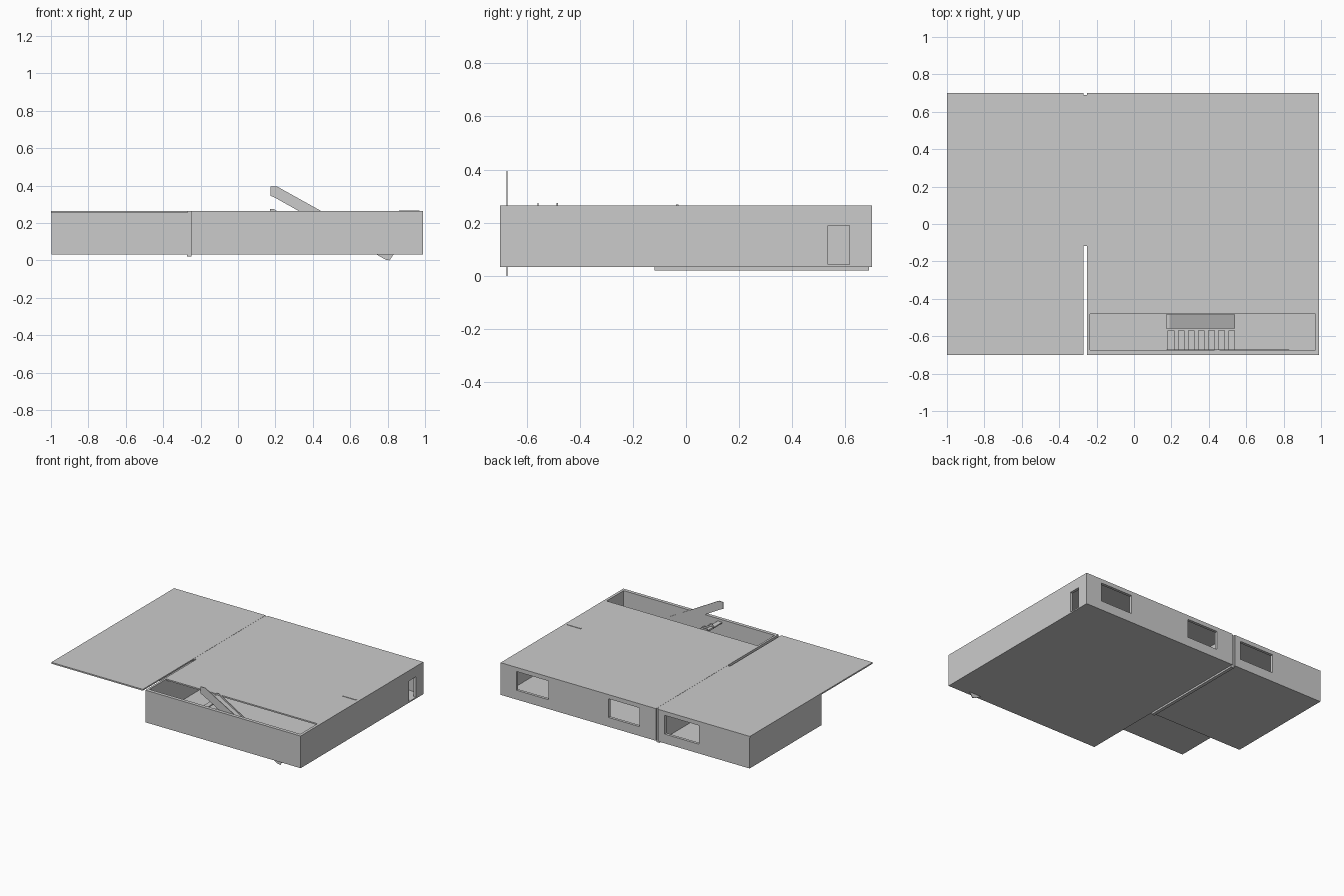
import bpy, bmesh
from mathutils import Vector

if "Cube" in bpy.data.objects:
    bpy.data.objects.remove(bpy.data.objects["Cube"])


def box(name, x, y, z):
    """Axis-aligned box from (min, max) pairs."""
    bm = bmesh.new()
    bmesh.ops.create_cube(bm, size=1)
    for v in bm.verts:
        v.co = Vector([r[0] if c < 0 else r[1] for c, r in zip(v.co, (x, y, z))])
    return finish(name, bm)


def plate(name, pts, y):
    """Outline in x/z extruded between two y values."""
    bm = bmesh.new()
    face = bm.faces.new([bm.verts.new((px, y[0], pz)) for px, pz in pts])
    res = bmesh.ops.extrude_face_region(bm, geom=[face])
    new = [g for g in res["geom"] if isinstance(g, bmesh.types.BMVert)]
    bmesh.ops.translate(bm, verts=new, vec=(0, y[1] - y[0], 0))
    bmesh.ops.recalc_face_normals(bm, faces=bm.faces)
    return finish(name, bm)


def finish(name, bm):
    me = bpy.data.meshes.new(name)
    bm.to_mesh(me)
    bm.free()
    ob = bpy.data.objects.new(name, me)
    bpy.context.collection.objects.link(ob)
    return ob


def cut(ob, *ranges):
    """Subtract boxes from an object, one after another."""
    for r in ranges:
        c = box("cutter", *r)
        c.hide_render = True
        m = ob.modifiers.new("cut", 'BOOLEAN')
        m.operation = 'DIFFERENCE'
        m.solver = 'EXACT'
        m.object = c
        bpy.context.view_layer.objects.active = ob
        bpy.ops.object.modifier_apply(modifier=m.name)
        bpy.data.objects.remove(c, do_unlink=True)


WIN_Z = (0.10, 0.235)
BACK = (0.66, 0.75)

# Main hall: hollow shell, open roof strip, two back windows, side door
hall = box("main_hall", (-0.25, 0.99), (-0.70, 0.70), (0.033, 0.265))
cut(hall,
    ((-0.235, 0.97), (-0.675, 0.68), (0.042, 0.255)),
    ((-0.235, 0.97), (-0.675, -0.48), (0.20, 0.30)),
    ((0.608, 0.864), BACK, WIN_Z),
    ((-0.12, 0.128), BACK, WIN_Z),
    ((0.95, 1.05), (0.535, 0.615), (0.042, 0.19)))

# Side wing: hollow shell with one back window
wing = box("side_wing", (-0.998, -0.27), (-0.12, 0.70), (0.033, 0.255))
cut(wing,
    ((-0.98, -0.285), (-0.10, 0.68), (0.042, 0.30)),
    ((-0.592, -0.32), BACK, WIN_Z))

# Wing roof projecting forward as a canopy
box("wing_roof", (-1.0, -0.27), (-0.70, 0.70), (0.255, 0.265))

# Joint between the two volumes
box("joint_strip", (-0.272, -0.248), (-0.118, 0.69), (0.02, 0.264))

# Interior partition stub just showing above the roof
box("partition", (0.86, 0.97), (-0.038, -0.028), (0.04, 0.268))

# Sloping stair rail that rises above the roof
plate("stair_rail", [(0.175, 0.345), (0.19, 0.34), (0.79, 0.004), (0.81, 0.0),
                     (0.83, 0.03), (0.835, 0.047), (0.21, 0.395), (0.175, 0.395)],
      (-0.677, -0.672))

# Stair treads
for i in range(7):
    x, z = 0.18 + 0.054 * i, 0.25 - 0.032 * i
    box(f"stair_tread_{i + 1}", (x, x + 0.036), (-0.67, -0.57), (z - 0.008, z))

# Second sloping flight with thin side edges
plate("sloped_flight", [(0.17, 0.262), (0.19, 0.262), (0.54, 0.06), (0.54, 0.045), (0.17, 0.25)],
      (-0.555, -0.487))
for n, y in (("front", -0.559), ("back", -0.487)):
    plate(f"flight_edge_{n}", [(0.17, 0.25), (0.17, 0.275), (0.19, 0.275), (0.54, 0.07), (0.54, 0.045)],
          (y, y + 0.004))
